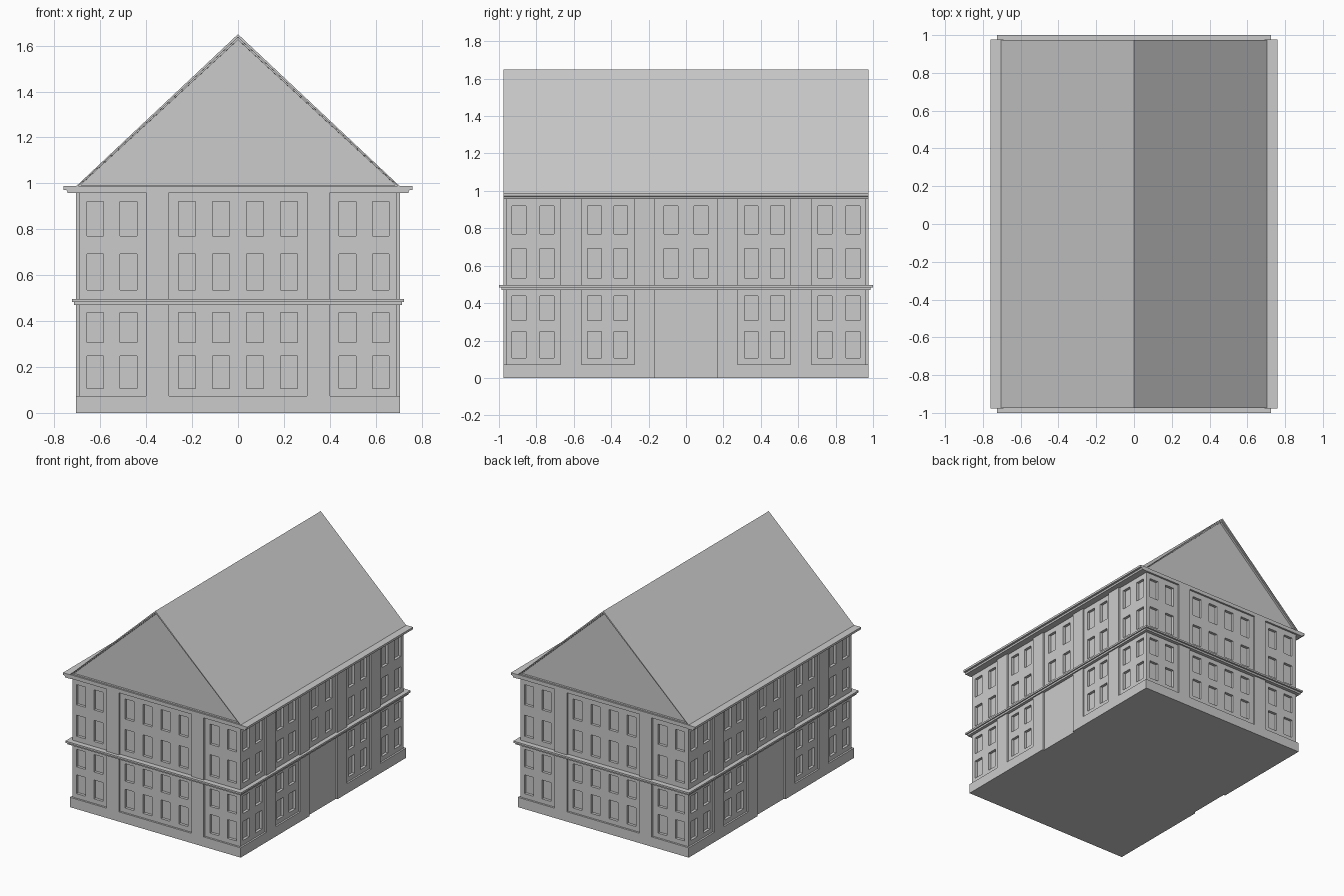
import bpy, bmesh

if "Cube" in bpy.data.objects:
    bpy.data.objects.remove(bpy.data.objects["Cube"])

# half sizes: outer wall plane and recessed panel plane
WX, WY = 0.705, 0.975
PX, PY = 0.692, 0.961
DEPTH = 0.02


def add_box(bm, x0, x1, y0, y1, z0, z1):
    vs = bmesh.ops.create_cube(bm, size=1)["verts"]
    for v in vs:
        v.co = (x0 if v.co.x < 0 else x1,
                y0 if v.co.y < 0 else y1,
                z0 if v.co.z < 0 else z1)


def finish(bm, name):
    bmesh.ops.recalc_face_normals(bm, faces=bm.faces)
    me = bpy.data.meshes.new(name)
    bm.to_mesh(me)
    bm.free()
    ob = bpy.data.objects.new(name, me)
    bpy.context.collection.objects.link(ob)
    return ob


def boxes(name, items):
    bm = bmesh.new()
    for b in items:
        add_box(bm, *b)
    return finish(bm, name)


def prism(bm, profile, half):
    """Extrude an x-z profile along y from -half to half."""
    f = bm.faces.new([bm.verts.new((x, -half, z)) for x, z in profile])
    new = bmesh.ops.extrude_face_region(bm, geom=[f])["geom"]
    for v in new:
        if isinstance(v, bmesh.types.BMVert):
            v.co.y = half


# walls with recessed windows
walls = boxes("walls", [(-PX, PX, -PY, PY, 0, 0.97)])
rows = [(0.107, 0.247), (0.307, 0.437), (0.535, 0.692), (0.77, 0.92)]
cuts = []
for r, (z0, z1) in enumerate(rows):
    for s in (-1, 1):
        for c in (0.075, 0.222, 0.478, 0.622):
            for side in (-1, 1):
                x, y = c * s, side * PY
                cuts.append((x - 0.037, x + 0.037, y - DEPTH, y + DEPTH, z0, z1))
        for c in (0.08, 0.349, 0.489, 0.743, 0.892):
            if c == 0.08 and r < 2:
                continue          # blank doorway bay below
            for side in (-1, 1):
                x, y = side * PX, c * s
                cuts.append((x - DEPTH, x + DEPTH, y - 0.037, y + 0.037, z0, z1))
cutter = boxes("window_cutter", cuts)
cutter.hide_render = True
cutter.hide_viewport = True
mod = walls.modifiers.new("windows", "BOOLEAN")
mod.object = cutter
mod.operation = "DIFFERENCE"
mod.solver = "EXACT"

# plinth, open at the side doorways
boxes("plinth", [(-WX, WX, -WY, -0.165, 0, 0.073),
                 (-WX, WX, 0.165, WY, 0, 0.073)])

# pilaster strips between the window panels
strips = []
for s in (-1, 1):
    for side in (-1, 1):
        x0, x1 = sorted((s * 0.30, s * 0.40))
        y0, y1 = sorted((side * (PY - 0.005), side * WY))
        strips.append((x0, x1, y0, y1, 0.07, 0.965))
        for a, b in ((0.165, 0.275), (0.56, 0.67)):
            y0, y1 = sorted((s * a, s * b))
            x0, x1 = sorted((side * (PX - 0.005), side * WX))
            strips.append((x0, x1, y0, y1, 0.07, 0.965))
boxes("pilasters", strips)

# stepped belt course
boxes("belt_course", [(-0.715, 0.715, -0.987, 0.987, 0.47, 0.484),
                      (-0.724, 0.724, -1.0, 1.0, 0.484, 0.497)])

# frieze below the roof
boxes("frieze", [(-WX, WX, -WY, WY, 0.96, 0.985)])

# eaves gutters along both long sides
bm = bmesh.new()
for s in (-1, 1):
    prism(bm, [(s * x, z) for x, z in ((0.69, 0.958), (0.742, 0.958), (0.746, 0.97),
                                       (0.76, 0.972), (0.76, 0.988), (0.69, 0.988))], 0.977)
finish(bm, "eaves")

# roof with stepped, recessed gables
bm = bmesh.new()
prism(bm, [(-0.71, 0.983), (0.71, 0.983), (0, 1.65)], WY)
bmesh.ops.recalc_face_normals(bm, faces=bm.faces)
for f in [f for f in bm.faces if abs(f.normal.y) > 0.9]:
    out = 1 if f.normal.y > 0 else -1
    for inset, depth in ((0.014, 0.01), (0.01, 0.015)):
        bmesh.ops.inset_region(bm, faces=[f], thickness=inset)
        bmesh.ops.inset_region(bm, faces=[f], thickness=0.0005)
        for v in f.verts:
            v.co.y -= out * depth
finish(bm, "roof")
